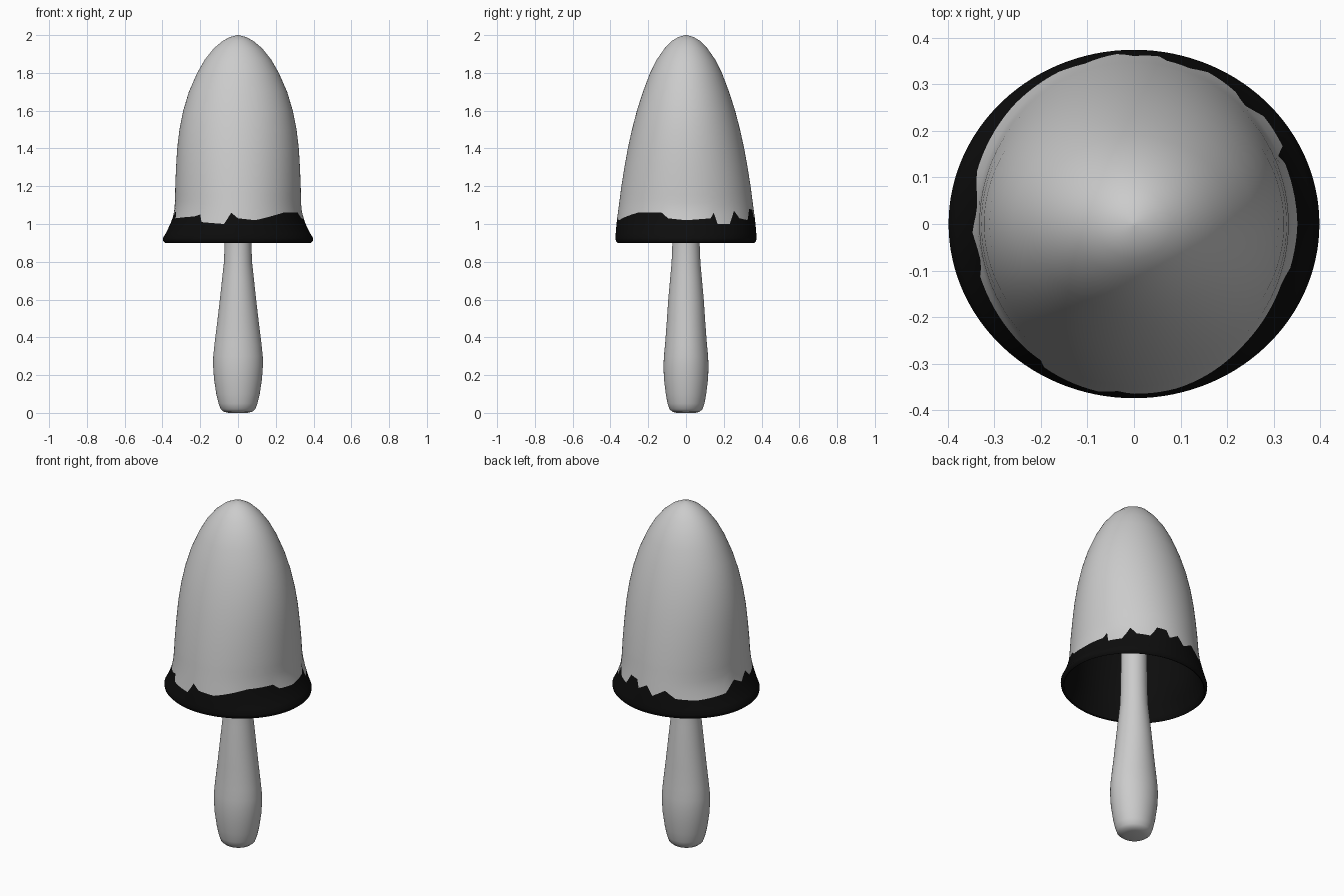
import bpy, bmesh, math

if "Cube" in bpy.data.objects:
    bpy.data.objects.remove(bpy.data.objects["Cube"])

N = 120


def lerp(table, t, col=1):
    """Linear lookup of a column in a table sorted by its first value."""
    for a, b in zip(table, table[1:]):
        if t <= b[0]:
            f = max(0.0, (t - a[0]) / (b[0] - a[0]))
            return a[col] + f * (b[col] - a[col])
    return table[-1][col]


def loft(name, rows, cap_start=False, cap_end=False, mat=None):
    """Skin closed rings; each row maps an angle (0 = front, 90 = right) to a point."""
    bm = bmesh.new()
    rings = [[bm.verts.new(row(360 * i / N)) for i in range(N)] for row in rows]
    for a, b in zip(rings, rings[1:]):
        for i in range(N):
            j = (i + 1) % N
            bm.faces.new((a[i], a[j], b[j], b[i]))
    if cap_start:
        bm.faces.new(rings[0][::-1])
    if cap_end:
        bm.faces.new(rings[-1])
    me = bpy.data.meshes.new(name)
    bm.to_mesh(me)
    bm.free()
    ob = bpy.data.objects.new(name, me)
    bpy.context.collection.objects.link(ob)
    if mat:
        me.materials.append(mat)
    bpy.ops.object.select_all(action='DESELECT')
    ob.select_set(True)
    bpy.context.view_layer.objects.active = ob
    bpy.ops.object.shade_smooth_by_angle(angle=math.radians(50))
    return ob


def point(deg, rx, ry, z):
    a = math.radians(deg)
    return (rx * math.sin(a), -ry * math.cos(a), z)


def oval(rx, ry, z):
    return lambda d: point(d, rx, ry, z)


# Cap profile: height, half width in x, half width in y
CAP = [(0.90, .385, .362), (0.91, .397, .371), (0.925, .398, .374), (0.95, .383, .372),
       (1.00, .358, .368), (1.05, .340, .362), (1.10, .334, .355), (1.20, .332, .342),
       (1.30, .328, .326), (1.40, .322, .308), (1.50, .310, .286), (1.60, .290, .260),
       (1.70, .260, .228), (1.80, .216, .190), (1.87, .176, .155), (1.93, .128, .113),
       (1.97, .080, .074), (1.99, .042, .040), (2.00, .004, .004)]

# Ragged ink line: angle, height
EDGE = [(0, 1.03), (15, 1.02), (30, 1.04), (45, 1.06), (60, 1.06), (69, 1.06), (75, 1.03),
        (90, 1.02), (111, 1.03), (114, 1.06), (117, 1.00), (129, 1.00), (135, 1.07),
        (141, 1.03), (153, 1.02), (159, 1.08), (168, 1.075), (171, 1.03), (180, 1.06),
        (186, 1.01), (198, 1.05), (207, 1.01), (225, 1.00), (252, 1.01), (264, 1.06),
        (273, 1.03), (282, 1.07), (288, 1.03), (318, 1.04), (324, 1.05), (327, 1.01),
        (348, 1.00), (354, 1.06), (360, 1.03)]


def on_cap(z_of, inset=0.0):
    def row(d):
        z = z_of(lerp(EDGE, d))
        return point(d, lerp(CAP, z) - inset, lerp(CAP, z, 2) - inset, z)
    return row


def blend(f, top):
    return on_cap(lambda e: e + f * (top - e))


black = bpy.data.materials.new("ink_black")
black.diffuse_color = (0.004, 0.004, 0.004, 1)
black.use_nodes = True
black.node_tree.nodes["Principled BSDF"].inputs["Base Color"].default_value = black.diffuse_color

# Grey cap, from the ragged line up to the tip
rows = [blend(f, 1.2) for f in (0, .25, .5, .75)]
rows += [oval(x, y, z) for z, x, y in CAP if z >= 1.2]
loft("cap", rows, cap_end=True)

# Black rim and hollow lining
T = 0.015
rows = [oval(x - T, y - T, z - 0.02) for z, x, y in CAP[-3:2:-1]]
rows += [oval(.380, .355, .903)]
rows += [oval(x, y, z) for z, x, y in CAP[:4]]
rows += [blend(f, .95) for f in (.66, .33, 0)]
loft("rim_and_lining", rows, cap_start=True, mat=black)

# Stem: height, half width in x, half width in y
STEM = [(0.00, .050, .050), (0.006, .075, .072), (0.02, .092, .088), (0.05, .103, .098),
        (0.10, .115, .107), (0.18, .127, .117), (0.25, .132, .119), (0.30, .131, .117),
        (0.36, .125, .111), (0.48, .110, .102), (0.60, .096, .094), (0.72, .083, .083),
        (0.80, .074, .076), (0.90, .071, .072), (1.20, .068, .068), (1.80, .060, .060)]
loft("stem", [oval(x, y, z) for z, x, y in STEM], cap_start=True, cap_end=True)
